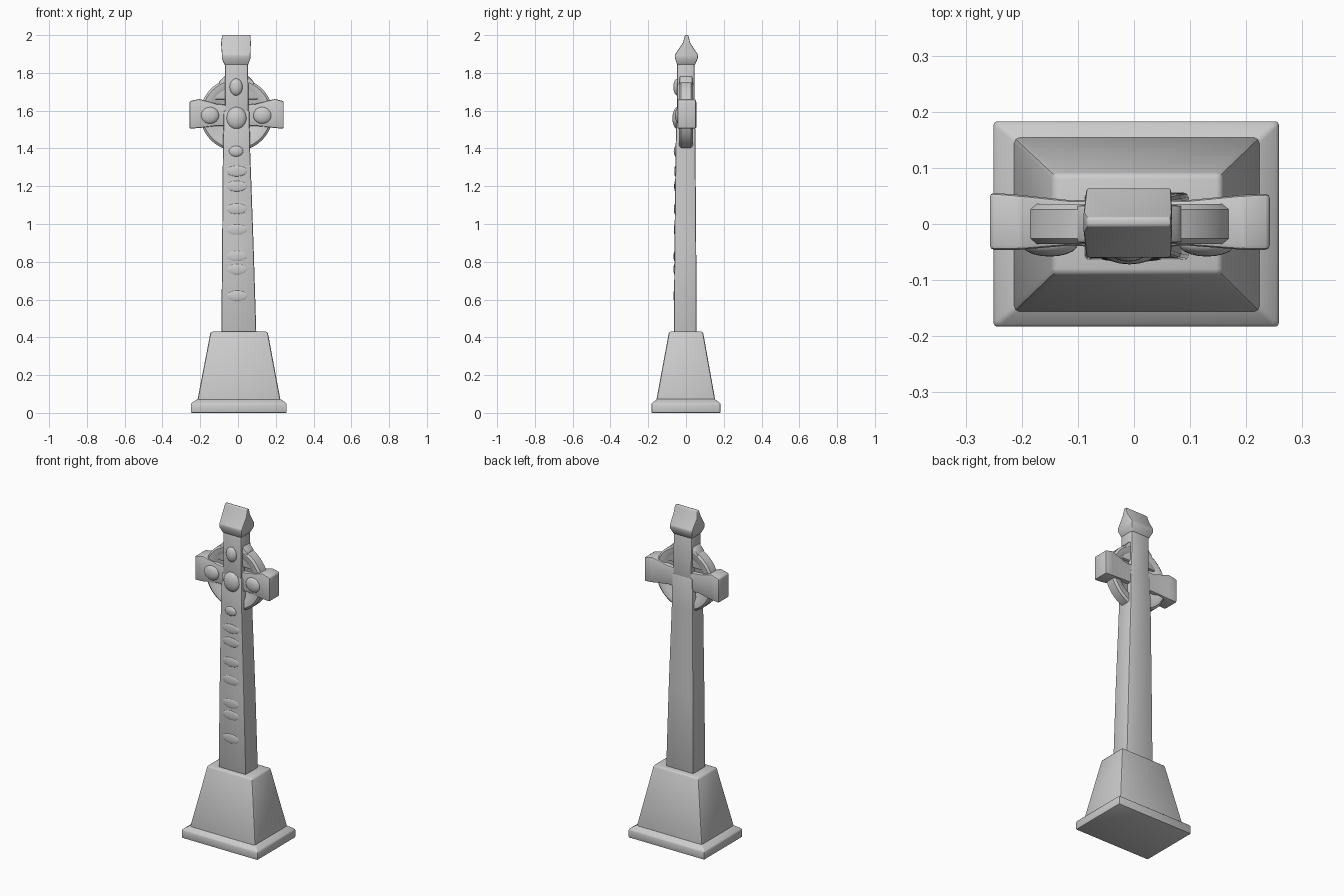
import bpy
import bmesh
from math import radians, pi
from mathutils import Vector

cube = bpy.data.objects.get("Cube")
if cube:
    bpy.data.objects.remove(cube, do_unlink=True)

stone = bpy.data.materials.new("weathered grey stone")
stone.use_nodes = True
GREY = (0.6, 0.6, 0.6, 1)
stone.diffuse_color = GREY
stone.node_tree.nodes["Principled BSDF"].inputs["Base Color"].default_value = GREY


def finish(name, bm, bevel=0.0):
    """Round the hard edges, then turn the bmesh into a smooth stone object."""
    bmesh.ops.recalc_face_normals(bm, faces=bm.faces)
    if bevel:
        hard = [e for e in bm.edges if e.calc_face_angle(0) > radians(25)]
        bmesh.ops.bevel(bm, geom=hard, offset=bevel, segments=2,
                        affect='EDGES', profile=0.5, clamp_overlap=True)
    mesh = bpy.data.meshes.new(name)
    bm.to_mesh(mesh)
    bm.free()
    mesh.materials.append(stone)
    obj = bpy.data.objects.new(name, mesh)
    bpy.context.collection.objects.link(obj)
    bpy.ops.object.select_all(action='DESELECT')
    obj.select_set(True)
    bpy.context.view_layer.objects.active = obj
    bpy.ops.object.shade_smooth_by_angle(angle=radians(40))
    return obj


def loft(name, sections, place, bevel):
    """Bridge rectangles (t, a0, a1, b0, b1); place maps (t, a, b) to a point."""
    bm = bmesh.new()
    rings = [[bm.verts.new(place(t, a, b))
              for a, b in ((a0, b0), (a1, b0), (a1, b1), (a0, b1))]
             for t, a0, a1, b0, b1 in sections]
    for low, high in zip(rings, rings[1:]):
        for i in range(4):
            j = (i + 1) % 4
            bm.faces.new((low[i], low[j], high[j], high[i]))
    bm.faces.new(rings[0])
    bm.faces.new(rings[-1])
    return finish(name, bm, bevel)


def upright(t, a, b):
    return (a, b, t)


def sideways(t, a, b):
    return (t, a, b)


# Plinth: slab with a weathered top edge, then a tapered block
loft("base_slab", [(0, -0.25, 0.258, -0.183, 0.183),
                   (0.05, -0.25, 0.258, -0.183, 0.183),
                   (0.075, -0.21, 0.222, -0.15, 0.15)], upright, 0.006)
loft("plinth", [(0.05, -0.218, 0.228, -0.16, 0.158),
                (0.43, -0.145, 0.157, -0.09, 0.09)], upright, 0.01)

# Shaft and neck
loft("shaft", [(0.42, -0.088, 0.097, -0.064, 0.056),
               (0.9, -0.084, 0.082, -0.061, 0.054),
               (1.4, -0.08, 0.064, -0.055, 0.05),
               (1.6, -0.075, 0.06, -0.05, 0.048)], upright, 0.008)
loft("neck", [(1.55, -0.068, 0.055, -0.048, 0.046),
              (1.7, -0.068, 0.055, -0.048, 0.046),
              (1.88, -0.07, 0.052, -0.046, 0.046)], upright, 0.008)
loft("neck_flare", [(1.66, -0.13, 0.11, -0.034, 0.034),
                    (1.755, -0.098, 0.082, -0.034, 0.034),
                    (1.785, -0.07, 0.052, -0.034, 0.034)], upright, 0.008)

# Gabled capstone with a narrow ridge
loft("capstone", [(1.84, -0.07, 0.052, -0.046, 0.046),
                  (1.875, -0.085, 0.066, -0.058, 0.062),
                  (1.895, -0.085, 0.066, -0.06, 0.064),
                  (1.96, -0.09, 0.068, -0.016, 0.022),
                  (2.0, -0.084, 0.066, -0.005, 0.012)], upright, 0.005)

# Cross arms, flared at the ends
loft("cross_arms", [(-0.257, -0.046, 0.056, 1.505, 1.65),
                    (-0.205, -0.046, 0.052, 1.508, 1.662),
                    (-0.11, -0.038, 0.042, 1.52, 1.635),
                    (-0.01, -0.046, 0.046, 1.515, 1.63),
                    (0.09, -0.038, 0.042, 1.52, 1.635),
                    (0.195, -0.046, 0.052, 1.508, 1.662),
                    (0.242, -0.046, 0.054, 1.505, 1.65)], sideways, 0.008)

# Wheel: rim around four sunken pockets, turned about the y axis
bm = bmesh.new()
half = [(0, 0.018), (0.125, 0.018), (0.145, 0.034), (0.18, 0.036), (0.192, 0.026)]
profile = [(r, -d) for r, d in half] + [(r, d) for r, d in reversed(half)]
verts = [bm.verts.new((r, d, 0)) for r, d in profile]
edges = [bm.edges.new(pair) for pair in zip(verts, verts[1:])]
bmesh.ops.spin(bm, geom=verts + edges, cent=(0, 0, 0), axis=(0, 1, 0),
               angle=2 * pi, steps=48, use_duplicate=False)
bmesh.ops.remove_doubles(bm, verts=bm.verts, dist=0.0005)
bmesh.ops.translate(bm, verts=bm.verts, vec=(-0.008, 0, 1.58))
finish("wheel", bm)


def boss(name, x, y, z, size):
    """A worn, rounded piece of carving."""
    bm = bmesh.new()
    bmesh.ops.create_uvsphere(bm, u_segments=20, v_segments=12, radius=1)
    bmesh.ops.scale(bm, verts=bm.verts, vec=Vector(size))
    bmesh.ops.translate(bm, verts=bm.verts, vec=(x, y, z))
    finish(name, bm)


# Worn carving on the front of the head
boss("centre_boss", -0.008, -0.042, 1.56, (0.055, 0.03, 0.06))
boss("upper_boss", -0.01, -0.045, 1.725, (0.035, 0.022, 0.045))
boss("lower_boss", -0.01, -0.05, 1.385, (0.04, 0.015, 0.03))
for side, x in (("right", -0.15), ("left", 0.13)):
    boss(side + "_arm_boss", x, -0.036, 1.575, (0.05, 0.022, 0.045))

# Faint carved bands down the front of the shaft
for i, z in enumerate((0.62, 0.76, 0.83, 0.97, 1.08, 1.2, 1.28)):
    front = -0.063 + (z - 0.42) * 0.008
    boss(f"shaft_band_{i + 1}", -0.002 - z * 0.004, front, z, (0.055, 0.006, 0.028))
